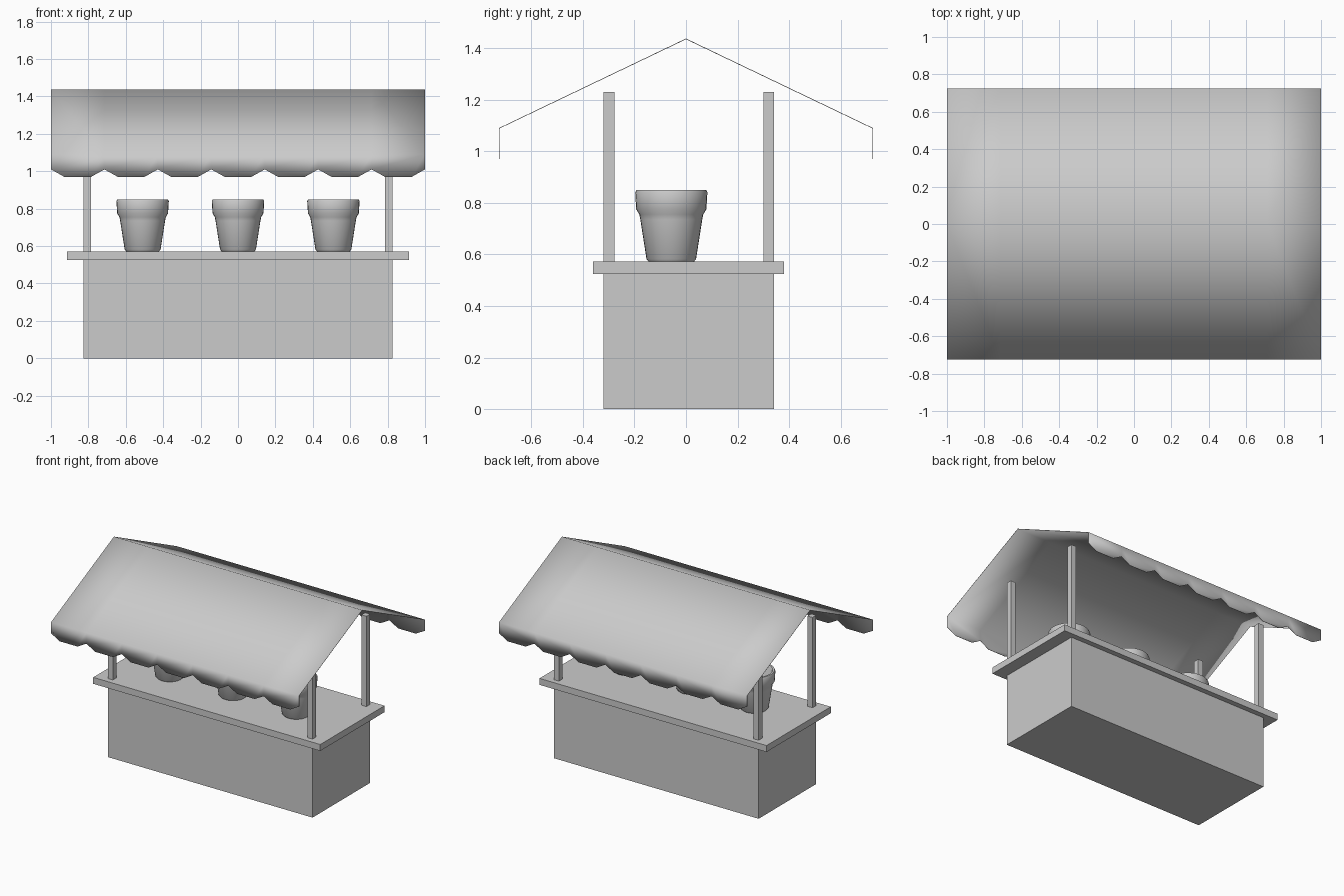
import bpy, bmesh, math
from mathutils import Matrix

old = bpy.data.objects.get("Cube")
if old:
    bpy.data.objects.remove(old, do_unlink=True)

# Single plain colour
GREY = (0.6, 0.6, 0.6, 1)
grey = bpy.data.materials.new("plain_grey")
grey.use_nodes = True
grey.diffuse_color = GREY
grey.node_tree.nodes["Principled BSDF"].inputs["Base Color"].default_value = GREY


def add_object(name, bm):
    bmesh.ops.recalc_face_normals(bm, faces=bm.faces)
    mesh = bpy.data.meshes.new(name)
    bm.to_mesh(mesh)
    bm.free()
    mesh.materials.append(grey)
    obj = bpy.data.objects.new(name, mesh)
    bpy.context.collection.objects.link(obj)
    return obj


def box(name, x, y, z):
    """Box from (min, max) pairs on each axis."""
    bm = bmesh.new()
    size = [b - a for a, b in (x, y, z)]
    centre = [(a + b) / 2 for a, b in (x, y, z)]
    bmesh.ops.create_cube(bm, size=1, matrix=Matrix.Translation(centre) @ Matrix.Diagonal((*size, 1)))
    return add_object(name, bm)


# Counter
box("counter_body", (-0.825, 0.825), (-0.32, 0.342), (0, 0.525))
box("counter_top", (-0.915, 0.915), (-0.36, 0.38), (0.525, 0.572))

# Corner posts
for side, x in (("right", (-0.825, -0.785)), ("left", (0.785, 0.825))):
    for end, y in (("front", (-0.32, -0.278)), ("back", (0.3, 0.342))):
        box(f"{end}_{side}_post", x, y, (0.572, 1.23))


# Hollow pots turned from a profile of (radius, height)
POT = [(0, 0.572), (0.088, 0.572), (0.096, 0.582), (0.12, 0.735), (0.124, 0.755),
       (0.136, 0.775), (0.14, 0.84), (0.135, 0.85), (0.122, 0.85), (0.116, 0.84),
       (0.088, 0.61), (0, 0.61)]


def pot(name, x, y):
    bm = bmesh.new()
    verts = [bm.verts.new((r, 0, z)) for r, z in POT]
    edges = [bm.edges.new(pair) for pair in zip(verts, verts[1:])]
    bmesh.ops.spin(bm, geom=verts + edges, cent=(0, 0, 0), axis=(0, 0, 1),
                   angle=math.tau, steps=32, use_merge=True)
    bmesh.ops.remove_doubles(bm, verts=bm.verts, dist=0.0005)
    obj = add_object(name, bm)
    obj.location = (x, y, 0)
    bpy.ops.object.select_all(action="DESELECT")
    obj.select_set(True)
    bpy.context.view_layer.objects.active = obj
    bpy.ops.object.shade_smooth_by_angle(angle=math.radians(50))


for label, x in (("right", -0.51), ("middle", 0), ("left", 0.51)):
    pot(f"{label}_pot", x, -0.057)

# Thin cloth canopy: two slopes and a scalloped valance on each eave
SCALLOPS = 7
RIDGE, EAVE, NOTCH, HEM = 1.437, 1.09, 1.01, 0.97
DEPTH = 0.725
step = 2 / SCALLOPS
bm = bmesh.new()
for i in range(SCALLOPS):
    x0 = -1 + i * step
    x1 = x0 + step
    for y in (-DEPTH, DEPTH):
        slope = [(x0, 0, RIDGE), (x1, 0, RIDGE), (x1, y, EAVE), (x0, y, EAVE)]
        flap = [(x0, y, EAVE), (x1, y, EAVE), (x1, y, NOTCH),
                (x1 - step / 4, y, HEM), (x0 + step / 4, y, HEM), (x0, y, NOTCH)]
        for corners in (slope, flap):
            bm.faces.new([bm.verts.new(c) for c in corners])
bmesh.ops.remove_doubles(bm, verts=bm.verts, dist=0.0005)
canopy = add_object("canopy", bm)
for face in canopy.data.polygons:
    face.use_smooth = True
cloth = canopy.modifiers.new("cloth_thickness", "SOLIDIFY")
cloth.thickness = 0.003
cloth.offset = -1
